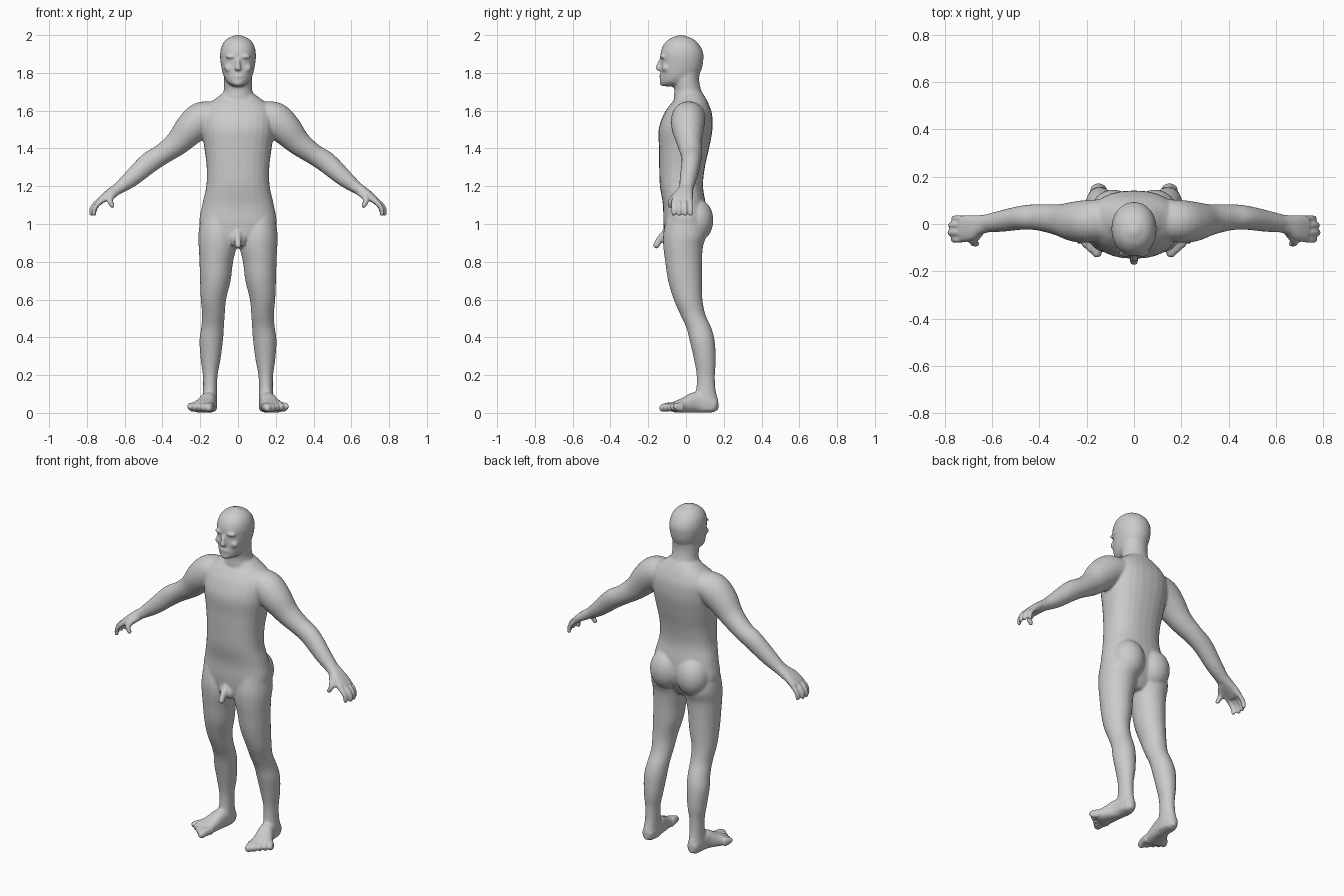
import bpy, bmesh, math
from mathutils import Vector, Matrix

bm = bmesh.new()
Z = Vector((0, 0, 1))


def spow(v, e):
    return math.copysign(abs(v) ** e, v)


def loft(keys, ref=(0, 1, 0), flat=False, cap=0.8, power=2.0, side=1, steps=4, n=28):
    """Smooth tube through keys (x, y, z, half width, half depth along ref)."""
    K = [Vector(k) for k in keys]
    K = [2 * K[0] - K[1]] + K + [2 * K[-1] - K[-2]]
    pts = []
    for a, b, c, d in zip(K, K[1:], K[2:], K[3:]):
        for i in range(steps):
            t = i / steps
            pts.append(0.5 * (2 * b + (c - a) * t + (2 * a - 5 * b + 4 * c - d) * t * t
                              + (3 * b - a - 3 * c + d) * t ** 3))
    pts.append(K[-2])
    data = []
    for i, p in enumerate(pts):
        a, b = pts[max(i - 1, 0)], pts[min(i + 1, len(pts) - 1)]
        tan = (Vector(b[:3]) - Vector(a[:3])).normalized()
        if flat:
            tan = Z * (1 if tan.z > 0 else -1)
        data.append((Vector(p[:3]), tan, p[3], p[4]))

    def dome(d, sgn):
        p, t, rx, ry = d
        r = cap * min(rx, ry)
        return [(p + t * sgn * r * math.sin(a), t, rx * math.cos(a), ry * math.cos(a))
                for a in (0.45, 0.9, 1.3)]
    if cap:
        data = dome(data[0], -1)[::-1] + data + dome(data[-1], 1)
    rings = []
    for p, t, rx, ry in data:
        ref_v = Vector(ref)
        v = (ref_v - t * ref_v.dot(t)).normalized()
        u = t.cross(v)
        ring = []
        for j in range(n):
            a = math.tau * j / n
            q = p + u * rx * spow(math.cos(a), 2 / power) + v * ry * spow(math.sin(a), 2 / power)
            ring.append(bm.verts.new((q.x * side, q.y, q.z)))
        rings.append(ring)
    faces = [bm.faces.new(rings[0]), bm.faces.new(rings[-1])]
    for r, s in zip(rings, rings[1:]):
        for j in range(n):
            k = (j + 1) % n
            faces.append(bm.faces.new((r[j], r[k], s[k], s[j])))
    bmesh.ops.recalc_face_normals(bm, faces=faces)


def stack(rows, **kw):
    """Horizontal sections (z, x centre, half width, front y, back y)."""
    loft([(x, (f + b) / 2, z, w, (b - f) / 2) for z, x, w, f, b in rows], flat=True, **kw)


def ball(c, r):
    bmesh.ops.create_uvsphere(bm, u_segments=24, v_segments=16, radius=1,
                              matrix=Matrix.Translation(c) @ Matrix.Diagonal((*r, 1)))


# torso
stack([(.88, 0, .06, -.085, .05), (.92, 0, .15, -.11, .075), (1.0, 0, .203, -.12, .11),
       (1.1, 0, .19, -.122, .105), (1.2, 0, .168, -.138, .09), (1.3, 0, .166, -.142, .10),
       (1.4, 0, .178, -.143, .122), (1.5, 0, .193, -.145, .14), (1.58, 0, .192, -.118, .138),
       (1.63, 0, .165, -.085, .122), (1.66, 0, .125, -.06, .108), (1.69, 0, .085, -.05, .09)],
      power=2.3, cap=.1)

# neck
stack([(1.58, 0, .10, -.06, .10), (1.66, 0, .088, -.065, .10), (1.71, 0, .075, -.062, .08),
       (1.76, 0, .075, -.07, .07), (1.82, 0, .075, -.07, .075)], cap=0)

# head
stack([(1.735, 0, .036, -.13, -.03), (1.75, 0, .058, -.137, .02), (1.78, 0, .075, -.137, .06),
       (1.82, 0, .086, -.134, .083), (1.87, 0, .094, -.133, .092), (1.91, 0, .094, -.134, .09),
       (1.95, 0, .083, -.118, .07), (1.98, 0, .058, -.088, .038), (1.996, 0, .024, -.05, -.005)],
      cap=.2, power=2.1)

# nose, brow, lips and chin
loft([(0, -.13, 1.875, .010, .01), (0, -.143, 1.845, .012, .012), (0, -.148, 1.822, .018, .013)])
ball((0, -.128, 1.783), (.03, .014, .012))
ball((0, -.122, 1.748), (.028, .018, .018))

# groin
loft([(0, -.095, .965, .022, .022), (0, -.135, .925, .018, .018), (0, -.158, .885, .018, .018)])

for s in (1, -1):
    ball((s * .035, -.121, 1.886), (.032, .018, .011))
    ball((s * .045, -.108, 1.825), (.028, .02, .022))
    ball((s * .02, -.10, .92), (.024, .03, .038))
    # buttock
    ball((s * .088, .055, 1.02), (.095, .09, .115))
    # leg
    stack([(1.05, .11, .085, -.10, .09), (.95, .108, .101, -.12, .108), (.88, .108, .1, -.12, .09),
           (.8, .115, .089, -.11, .085), (.7, .12, .081, -.095, .085), (.6, .13, .067, -.065, .087),
           (.52, .13, .06, -.03, .103), (.45, .135, .06, .002, .134), (.38, .142, .062, .02, .152),
           (.28, .145, .052, .043, .158), (.2, .147, .039, .056, .153), (.12, .148, .037, .053, .157),
           (.06, .15, .04, .03, .172), (.015, .15, .038, .03, .172)], side=s, cap=.15)
    # foot
    loft([(.15, .15, .038, .034, .038), (.15, .11, .05, .04, .05), (.157, .05, .055, .043, .055),
          (.174, -.005, .041, .054, .041), (.193, -.055, .03, .067, .03)],
         ref=(0, 0, 1), side=s, cap=.5, power=2.4)
    # toes
    for i in range(5):
        t = i / 4
        r = .021 - .008 * min(1, i * .5) - .001 * i * .5
        loft([(.143 + .1 * t, -.06 + .04 * t, .03, r, .025),
              (.150 + .103 * t, -.095 + .048 * t, .032, r, .024),
              (.157 + .1 * t, -.124 + .07 * t, .026, r, .022)],
             ref=(0, 0, 1), side=s, n=16, cap=.9)
    # arm
    loft([(.12, .02, 1.575, .075, .085), (.19, .012, 1.555, .092, .09), (.25, .01, 1.505, .086, .085),
          (.32, .018, 1.43, .067, .066), (.40, .028, 1.37, .055, .056), (.47, .027, 1.325, .056, .051),
          (.56, .012, 1.245, .046, .045), (.63, .002, 1.19, .032, .037)], side=s)
    # palm
    loft([(.60, .005, 1.21, .033, .037), (.65, -.003, 1.178, .029, .041),
          (.69, -.015, 1.152, .025, .054), (.73, -.02, 1.123, .018, .056)],
         side=s, cap=.5, power=2.4)
    # fingers
    for y, dx in ((-.066, -.012), (-.036, .002), (-.005, 0), (.024, -.014)):
        loft([(.715 + dx, y * .9 - .003, 1.135, .014, .0135), (.752 + dx, y, 1.108, .014, .0135),
              (.772 + dx, y, 1.08, .013, .013), (.775 + dx, y, 1.05, .011, .012)],
             side=s, n=16)
    # thumb
    loft([(.645, -.02, 1.17, .022, .022), (.672, -.062, 1.143, .018, .018),
          (.678, -.08, 1.12, .015, .015), (.664, -.084, 1.095, .013, .013)],
         ref=(1, 0, 0), side=s, n=16)

# fuse all parts into one smooth skin
mesh = bpy.data.meshes.new("body")
bm.to_mesh(mesh)
bm.free()
body = bpy.data.objects.new("body", mesh)
bpy.context.collection.objects.link(body)
fuse = body.modifiers.new("fuse", 'REMESH')
fuse.mode = 'VOXEL'
fuse.voxel_size = .0065
fuse.use_smooth_shade = True
soft = body.modifiers.new("soften", 'SMOOTH')
soft.factor = .5
soft.iterations = 7
